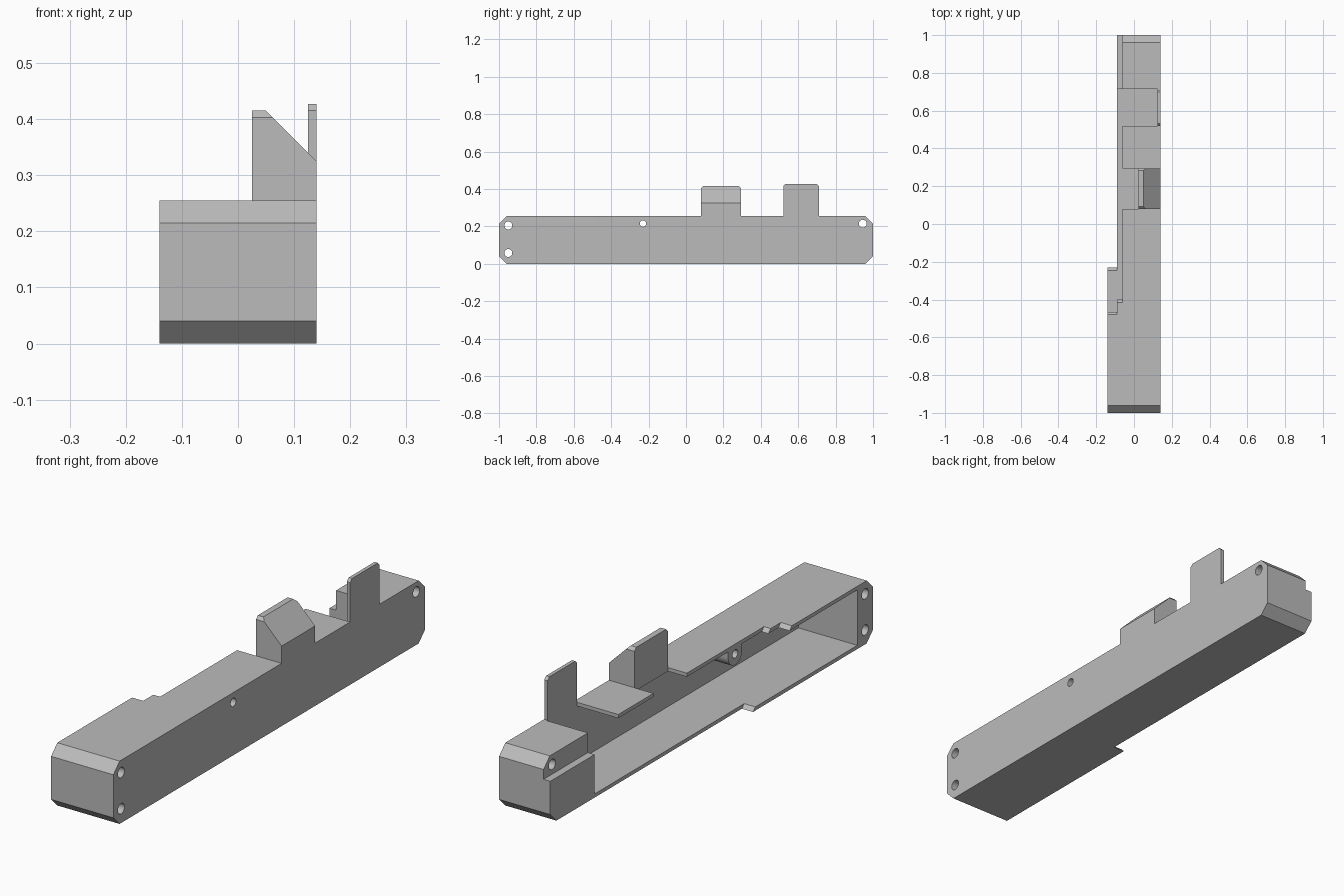
import bpy, bmesh, math
from mathutils import Vector

old = bpy.data.objects.get("Cube")
if old:
    bpy.data.objects.remove(old, do_unlink=True)

grey = bpy.data.materials.new("plain_grey")
grey.use_nodes = True
COLOUR = (0.5, 0.5, 0.5, 1)
grey.diffuse_color = COLOUR
grey.node_tree.nodes["Principled BSDF"].inputs["Base Color"].default_value = COLOUR

# Main dimensions
LEFT, OUT, MID, IN = 0.14, -0.14, -0.09, -0.06
TOP, SKIN, CH, NIP = 0.255, 0.015, 0.04, 0.012


def prism(name, profile, a, b, axis="x"):
    """Extrude a (y, z) profile along x, or an (x, z) profile along y."""
    place = (lambda p: (a, *p)) if axis == "x" else (lambda p: (p[0], a, p[1]))
    bm = bmesh.new()
    face = bm.faces.new([bm.verts.new(place(p)) for p in profile])
    ext = bmesh.ops.extrude_face_region(bm, geom=[face])
    shift = Vector((b - a, 0, 0)) if axis == "x" else Vector((0, b - a, 0))
    bmesh.ops.translate(bm, vec=shift,
                        verts=[v for v in ext["geom"] if isinstance(v, bmesh.types.BMVert)])
    bmesh.ops.recalc_face_normals(bm, faces=bm.faces)
    mesh = bpy.data.meshes.new(name)
    bm.to_mesh(mesh)
    bm.free()
    mesh.materials.append(grey)
    obj = bpy.data.objects.new(name, mesh)
    bpy.context.collection.objects.link(obj)
    return obj


def combine(target, other, operation):
    """Apply a boolean and remove the second solid."""
    mod = target.modifiers.new(operation.title(), "BOOLEAN")
    mod.operation, mod.solver, mod.object = operation, "EXACT", other
    bpy.context.view_layer.objects.active = target
    bpy.ops.object.modifier_apply(modifier=mod.name)
    bpy.data.objects.remove(other, do_unlink=True)


def rect(y0, y1, z0, z1):
    return [(y0, z0), (y1, z0), (y1, z1), (y0, z1)]


def tab(y0, y1, base, top):
    """Upright tab outline with nipped top corners."""
    return [(y0, base), (y0, top - NIP), (y0 + NIP, top),
            (y1 - NIP, top), (y1, top - NIP), (y1, base)]


def end_outline(sign, inner, top=TOP):
    """End block outline with chamfered outer corners."""
    pts = [(inner, 0), (sign * (1 - CH), 0), (sign, CH)]
    if top == TOP:
        return pts + [(sign, TOP - CH), (sign * (1 - CH), TOP), (inner, TOP)]
    return pts + [(sign, top), (inner, top)]


def arc(y, z, r, start, end, n):
    return [(y + r * math.cos(start + (end - start) * i / n),
             z + r * math.sin(start + (end - start) * i / n)) for i in range(n + 1)]


# Long side wall with its upright tab
wall = [(CH - 1, 0), (-1, CH), (-1, TOP - CH), (CH - 1, TOP),
        *tab(0.52, 0.71, TOP, 0.427),
        (1 - CH, TOP), (1, TOP - CH), (1, CH), (1 - CH, 0)]
housing = prism("housing", wall, LEFT - SKIN, LEFT)

# Sloped catch with nipped ends
catch = prism("catch", [(0.025, TOP - SKIN), (0.025, 0.415), (0.05, 0.415),
                        (LEFT, 0.325), (LEFT, TOP - SKIN)], 0.08, 0.295, "y")
combine(catch, prism("catch_trim", tab(0.08, 0.295, 0.2, 0.415), -0.2, 0.2), "INTERSECT")

FLOOR, ROOF = 0, TOP - SKIN


def sheet(name, y0, y1, z, x, lean=0):
    """Thin plate from x to the side wall, its far end leaning by lean."""
    ends = (y1 + lean, y1) if z else (y1, y1 - lean)
    return prism(name, [(y0, z), (ends[0], z), (ends[1], z + SKIN), (y0, z + SKIN)], x, LEFT)


parts = [
    catch,
    # Solid ends
    prism("front_end", end_outline(-1, -0.9), OUT, LEFT),
    prism("rear_end_lower", end_outline(1, 0.715, 0.175), MID, LEFT),
    prism("rear_end_upper", end_outline(1, 0.715), IN, LEFT),
    # Floor and its wider front half
    sheet("floor", -0.95, 0.95, FLOOR, MID),
    sheet("wide_floor", -0.95, -0.23, FLOOR, OUT, SKIN),
    # Stepped roof sheets
    sheet("wide_roof", -0.95, -0.48, ROOF, OUT, SKIN),
    sheet("step_roof", -0.95, -0.415, ROOF, MID, SKIN),
    sheet("middle_roof", -0.95, 0.08, ROOF, IN),
    sheet("rear_roof", 0.295, 0.52, ROOF, IN),
    # Screw boss under the roof
    prism("boss", [(-0.185, TOP), (-0.275, TOP),
                   *arc(-0.23, 0.215, 0.045, math.pi, 2 * math.pi, 16)], IN, LEFT),
]
for part in parts:
    combine(housing, part, "UNION")

# Screw holes through the full width
for y, z, r in [(-0.95, 0.205, 0.021), (-0.95, 0.058, 0.021),
                (0.945, 0.215, 0.021), (-0.23, 0.215, 0.017)]:
    circle = arc(y, z, r, 0, 2 * math.pi, 24)[:-1]
    combine(housing, prism("hole", circle, -0.2, 0.2), "DIFFERENCE")

# Tidy seams and shade
bm = bmesh.new()
bm.from_mesh(housing.data)
bmesh.ops.remove_doubles(bm, verts=bm.verts, dist=0.0002)
bmesh.ops.dissolve_limit(bm, angle_limit=0.01, verts=bm.verts, edges=bm.edges)
bm.to_mesh(housing.data)
bm.free()
bpy.ops.object.select_all(action="DESELECT")
housing.select_set(True)
bpy.context.view_layer.objects.active = housing
bpy.ops.object.shade_smooth_by_angle(angle=math.radians(30))
